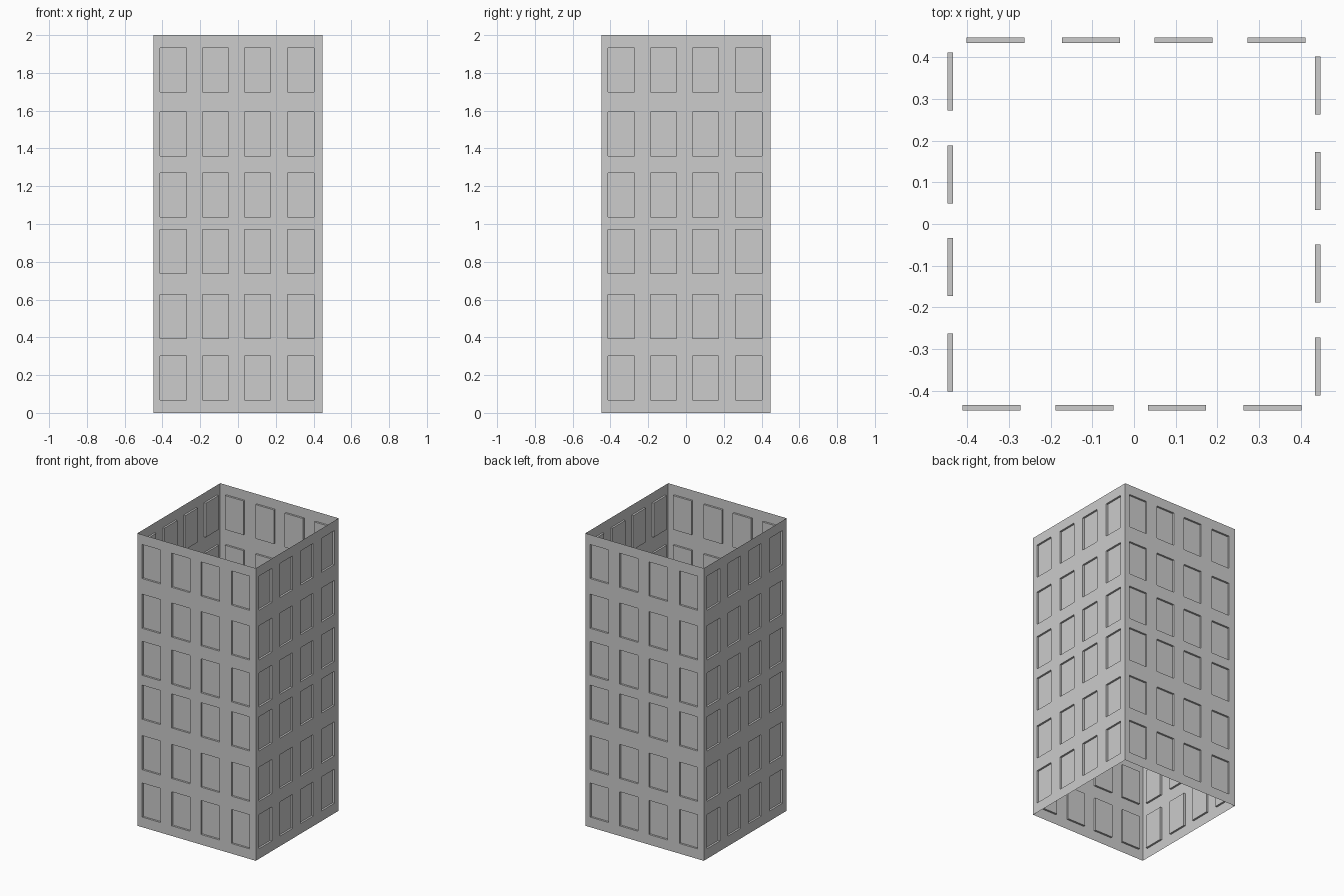
import bpy, bmesh
from math import radians
from mathutils import Matrix

cube = bpy.data.objects.get("Cube")
if cube:
    bpy.data.objects.remove(cube, do_unlink=True)

HALF, HEIGHT, DEPTH = 0.448, 2.0, 0.013
WIN_W, WIN_H = 0.139, 0.233
COLUMNS = [-0.412, -0.188, 0.034, 0.263]          # left edges of windows
ROWS = [0.069, 0.393, 0.738, 1.038, 1.36, 1.70]   # sill heights

grey = bpy.data.materials.new("concrete_grey")
grey.use_nodes = True
colour = (0.604, 0.604, 0.604, 1)
grey.diffuse_color = colour
grey.node_tree.nodes["Principled BSDF"].inputs["Base Color"].default_value = colour


def cuts(low, high, starts, size):
    """Grid lines along one axis; every odd interval is a window."""
    return [low] + [v for s in starts for v in (s, s + size)] + [high]


def add_wall(bm, turn):
    """One open wall sheet with recessed windows, turned about z."""
    xs = cuts(-HALF, HALF, COLUMNS, WIN_W)
    zs = cuts(0, HEIGHT, ROWS, WIN_H)
    grid = [[bm.verts.new(turn @ Matrix.Translation((x, -HALF, z)).translation)
             for x in xs] for z in zs]
    windows = []
    for r in range(len(zs) - 1):
        for c in range(len(xs) - 1):
            face = bm.faces.new((grid[r][c], grid[r][c + 1],
                                 grid[r + 1][c + 1], grid[r + 1][c]))
            if r % 2 and c % 2:
                windows.append(face)
    # Push the window panes inward, leaving jambs, sills and lintels
    bm.normal_update()
    bmesh.ops.inset_region(bm, faces=windows, thickness=0, depth=-DEPTH,
                           use_even_offset=False)


# Four identical walls, open at top and bottom
bm = bmesh.new()
for i in range(4):
    add_wall(bm, Matrix.Rotation(radians(90 * i), 4, "Z"))
bmesh.ops.remove_doubles(bm, verts=bm.verts, dist=0.0001)
mesh = bpy.data.meshes.new("tower_walls")
bm.to_mesh(mesh)
bm.free()
mesh.materials.append(grey)
tower = bpy.data.objects.new("tower_walls", mesh)
bpy.context.collection.objects.link(tower)
